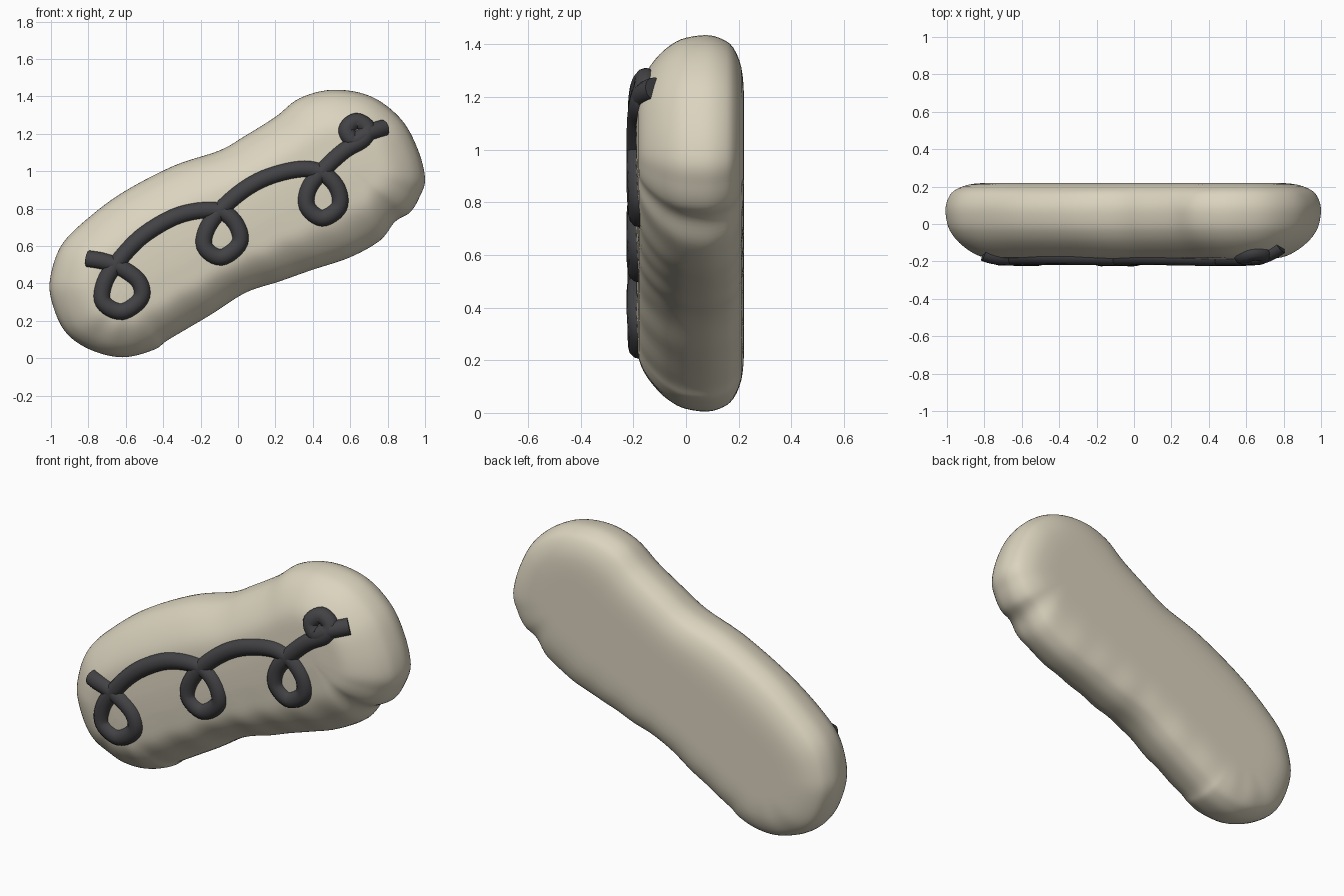
import bpy, bmesh, math
from mathutils import Vector
from mathutils.bvhtree import BVHTree

cube = bpy.data.objects.get("Cube")
if cube:
    bpy.data.objects.remove(cube, do_unlink=True)


def material(name, color):
    m = bpy.data.materials.new(name)
    m.use_nodes = True
    m.diffuse_color = color
    m.node_tree.nodes["Principled BSDF"].inputs["Base Color"].default_value = color
    return m


def smooth_path(points, steps, closed):
    """Catmull-Rom curve through 2D points."""
    p = [Vector(q) for q in points]
    n = len(p)
    pick = (lambda i: p[i % n]) if closed else (lambda i: p[max(0, min(n - 1, i))])
    out = []
    for i in range(n if closed else n - 1):
        a, b, c, d = (pick(i + k) for k in (-1, 0, 1, 2))
        for s in range(steps):
            t = s / steps
            out.append(0.5 * (2 * b + (c - a) * t + (2 * a - 5 * b + 4 * c - d) * t * t
                              + (3 * b - a - 3 * c + d) * t ** 3))
    if not closed:
        out.append(p[-1])
    return out


cream = material("cream icing", (0.71, 0.655, 0.52, 1))
dark = material("dark icing", (0.055, 0.055, 0.06, 1))

# Outline of the body, seen from the front (x, z)
outline = smooth_path([
    (-1, .32), (-1, .45), (-.94, .61), (-.8, .75), (-.61, .89), (-.34, 1.03),
    (-.1, 1.11), (.04, 1.19), (.2, 1.29), (.33, 1.39), (.51, 1.435), (.71, 1.4),
    (.87, 1.28), (.96, 1.12), (1, .96), (.97, .86), (.92, .78), (.84, .73),
    (.76, .63), (.6, .54), (.39, .47), (.22, .41), (.04, .35), (-.15, .23),
    (-.37, .1), (-.45, .045), (-.62, .005), (-.8, .05), (-.93, .15)], 6, True)

# Edge profile from back to front: depth y, share of the distance from the spine
profile = smooth_path([
    (.22, .12), (.22, .45), (.21, .7), (.18, .88), (.14, .96), (.08, 1), (0, .975),
    (-.05, .92), (-.1, .82), (-.15, .66), (-.178, .5), (-.186, .3), (-.19, .12)], 3, False)

spine_a, spine_b = Vector((-.6, .4)), Vector((.58, 1.03))
axis = spine_b - spine_a

# Body: the outline shrunk towards the spine at each depth
bm = bmesh.new()
rings = []
for y, share in profile:
    ring = []
    for p in outline:
        t = max(0, min(1, (p - spine_a).dot(axis) / axis.length_squared))
        foot = spine_a + axis * t
        side = (p - foot).normalized()
        # gentle wrinkles on the lower flank
        wrinkle = .016 * max(0, -side.y) * math.sin(34 * p.x) * math.sin(math.pi * share)
        q = foot + (p - foot) * (share + wrinkle)
        ring.append(bm.verts.new((q.x, min(y, .22), q.y)))
    rings.append(ring)
n = len(outline)
for r, s in zip(rings, rings[1:]):
    for i in range(n):
        j = (i + 1) % n
        bm.faces.new((r[i], r[j], s[j], s[i]))
bm.faces.new(rings[0])
bm.faces.new(rings[-1])
bmesh.ops.recalc_face_normals(bm, faces=bm.faces)
surface = BVHTree.FromBMesh(bm)
mesh = bpy.data.meshes.new("body")
bm.to_mesh(mesh)
bm.free()
mesh.materials.append(cream)
mesh.polygons.foreach_set("use_smooth", [True] * len(mesh.polygons))
body = bpy.data.objects.new("body", mesh)
bpy.context.collection.objects.link(body)

# Piped swirl: looping path laid on the front surface
swirl = smooth_path([
    (-.8, .53), (-.71, .515), (-.62, .48), (-.53, .41), (-.52, .32), (-.62, .25),
    (-.72, .3), (-.71, .41), (-.63, .53), (-.5, .66), (-.31, .765), (-.12, .79),
    (-.02, .73), (.01, .62), (-.09, .54), (-.18, .6), (-.15, .72), (-.02, .86),
    (.14, .96), (.33, 1.01), (.45, .99), (.53, .91), (.54, .81), (.45, .75),
    (.37, .81), (.38, .91), (.46, 1.01), (.57, 1.11), (.67, 1.17), (.69, 1.23),
    (.63, 1.265), (.58, 1.22), (.62, 1.165), (.7, 1.205), (.78, 1.23)], 6, False)
curve = bpy.data.curves.new("swirl", "CURVE")
curve.dimensions = "3D"
curve.bevel_depth = .046
curve.bevel_resolution = 4
curve.use_fill_caps = True
spline = curve.splines.new("POLY")
spline.points.add(len(swirl) - 1)
for point, p in zip(spline.points, swirl):
    hit = surface.ray_cast(Vector((p.x, -1, p.y)), Vector((0, 1, 0)))[0]
    point.co = (p.x, (hit.y if hit else 0) + .01, p.y, 1)
spline.use_smooth = True
curve.materials.append(dark)
icing = bpy.data.objects.new("icing_swirl", curve)
bpy.context.collection.objects.link(icing)
